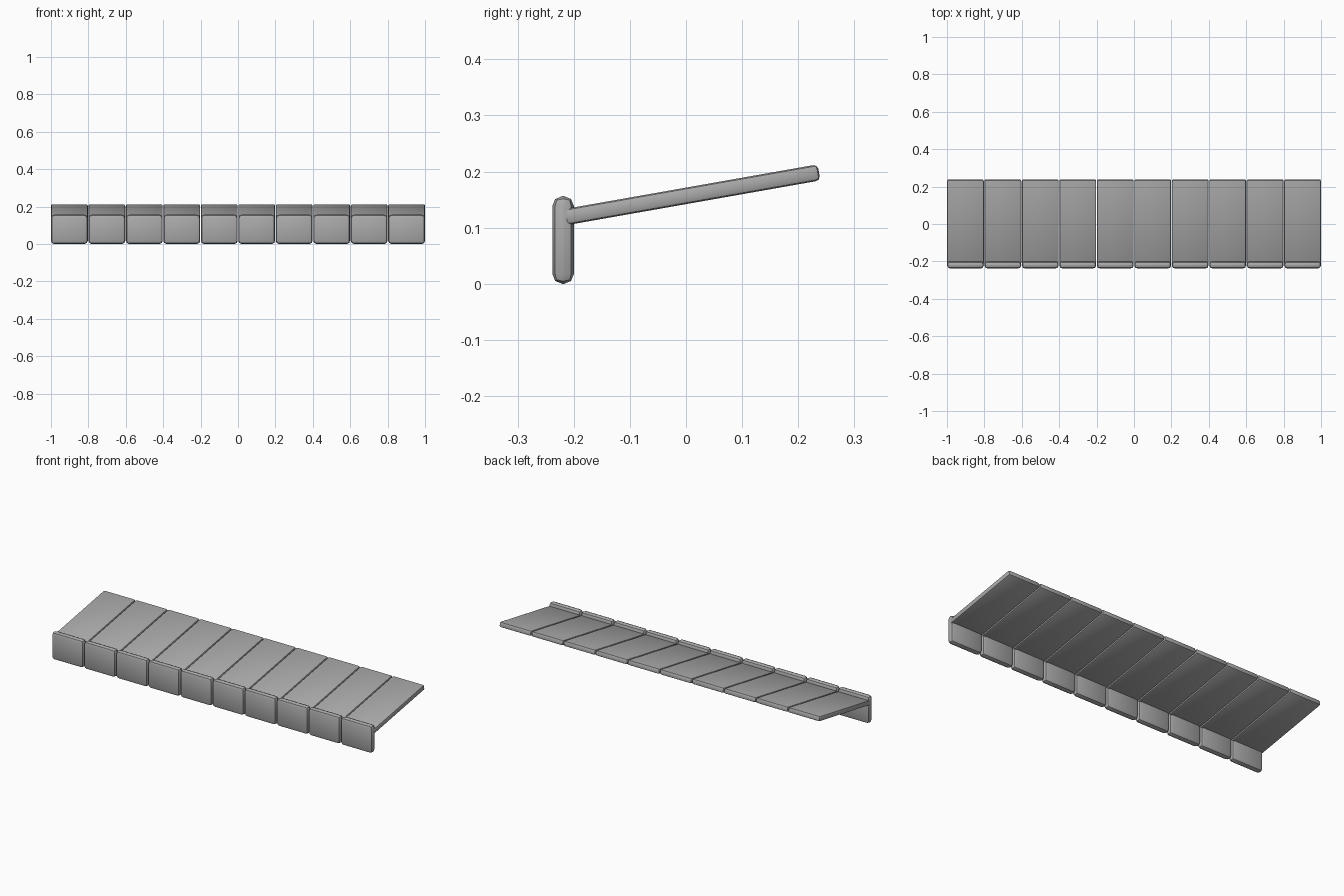
import bpy, math

if "Cube" in bpy.data.objects:
    bpy.data.objects.remove(bpy.data.objects["Cube"])

COUNT = 10
WIDTH = 0.197
PITCH = (2.0 - WIDTH) / (COUNT - 1)

grey = bpy.data.materials.new("mid_grey")
grey.diffuse_color = (0.40, 0.40, 0.40, 1)
grey.use_nodes = True
grey.node_tree.nodes["Principled BSDF"].inputs["Base Color"].default_value = grey.diffuse_color


def rounded_board(name, size, location, tilt, bevel):
    """Box with two-step rounded edges."""
    bpy.ops.mesh.primitive_cube_add(size=1, location=location, rotation=(tilt, 0, 0))
    ob = bpy.context.object
    ob.name = name
    ob.scale = size
    bpy.ops.object.transform_apply(location=False, rotation=False, scale=True)
    mod = ob.modifiers.new("rounded_edges", "BEVEL")
    mod.width = bevel
    mod.segments = 2
    bpy.ops.object.modifier_apply(modifier=mod.name)
    bpy.ops.object.shade_smooth_by_angle(angle=math.radians(30))
    ob.data.materials.append(grey)


for i in range(COUNT):
    x = (i - (COUNT - 1) / 2) * PITCH
    # Upright front board
    rounded_board(f"front_board_{i + 1}", (WIDTH, 0.038, 0.156),
                  (x, -0.219, 0.078), 0, 0.017)
    # Sloping roof panel behind it
    rounded_board(f"sloping_panel_{i + 1}", (WIDTH, 0.460, 0.029),
                  (x, 0.0105, 0.1585), math.radians(10), 0.008)
